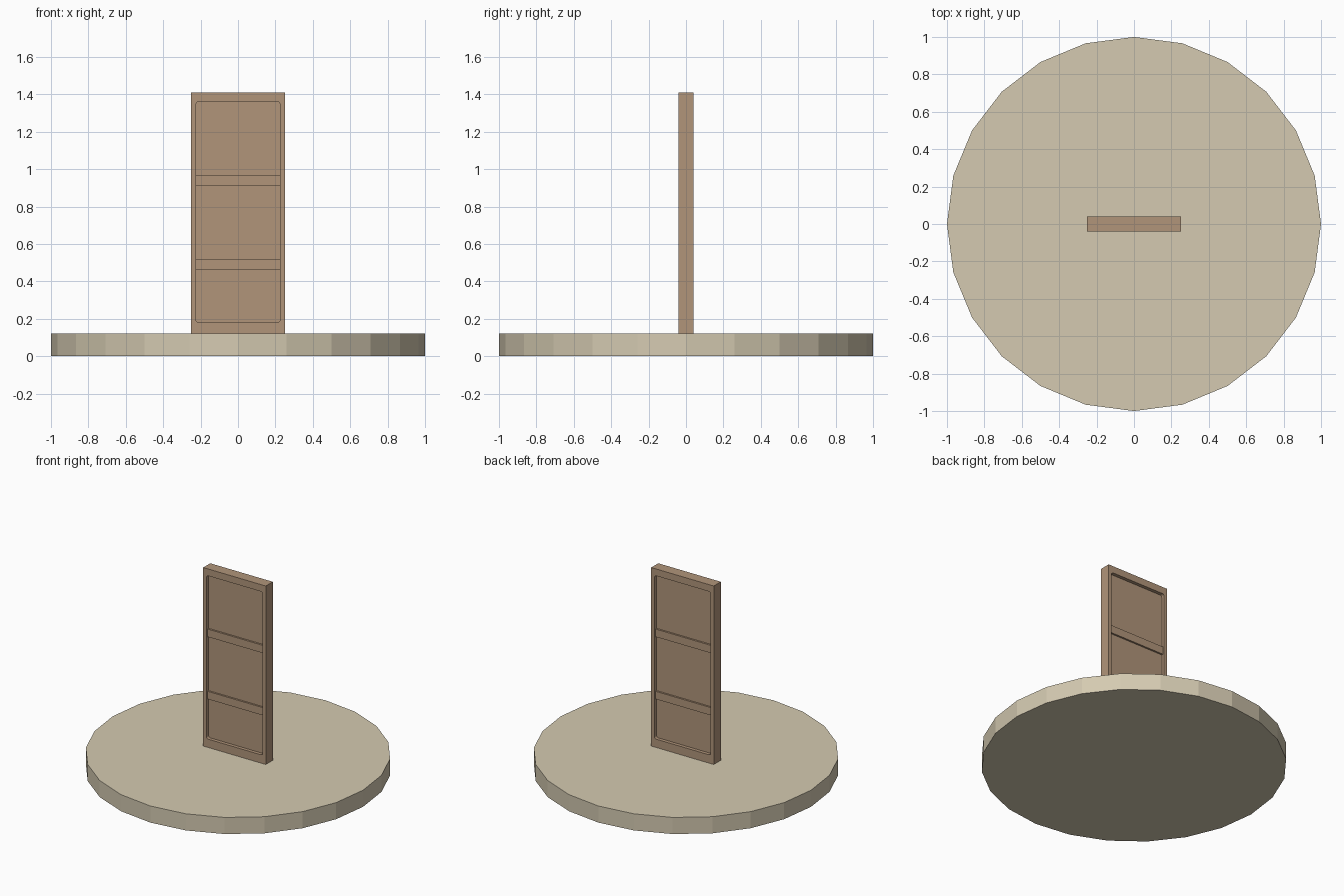
import bpy, bmesh
from mathutils import Matrix

if "Cube" in bpy.data.objects:
    bpy.data.objects.remove(bpy.data.objects["Cube"])


def material(name, color):
    m = bpy.data.materials.new(name)
    m.diffuse_color = (*color, 1)
    m.use_nodes = True
    m.node_tree.nodes["Principled BSDF"].inputs["Base Color"].default_value = m.diffuse_color
    return m


stone = material("pale_stone", (0.66, 0.59, 0.44))
wood = material("brown_wood", (0.44, 0.30, 0.195))


def add_object(name, bm, mat):
    mesh = bpy.data.meshes.new(name)
    bm.to_mesh(mesh)
    bm.free()
    mesh.materials.append(mat)
    obj = bpy.data.objects.new(name, mesh)
    bpy.context.collection.objects.link(obj)
    return obj


def box(name, x, y, z, mat, corner=0):
    """Box from (min, max) ranges; corner rounds the edges running along y."""
    bm = bmesh.new()
    bmesh.ops.create_cube(bm, size=1)
    for v in bm.verts:
        v.co = [(r[0] + r[1]) / 2 + c * (r[1] - r[0]) for r, c in zip((x, y, z), v.co)]
    if corner:
        edges = [e for e in bm.edges
                 if abs(e.verts[0].co.y - e.verts[1].co.y) > 1e-4]
        bmesh.ops.bevel(bm, geom=edges, offset=corner, segments=3,
                        profile=0.5, affect='EDGES')
    return add_object(name, bm, mat)


# Round base with 24 flat sides
bm = bmesh.new()
bmesh.ops.create_cone(bm, cap_ends=True, segments=24, radius1=1, radius2=1,
                      depth=0.12, matrix=Matrix.Translation((0, 0, 0.06)))
add_object("round_base", bm, stone)

# Door slab with a shallow recess on both faces
door = box("door", (-0.25, 0.25), (-0.04, 0.04), (0.12, 1.41), wood)
for label, y in (("front", (-0.1, -0.015)), ("back", (0.015, 0.1))):
    cutter = box(label + "_recess_cutter", (-0.225, 0.225), y, (0.18, 1.36), wood, 0.015)
    cutter.hide_render = True
    cutter.hide_set(True)
    mod = door.modifiers.new(label + "_recess", 'BOOLEAN')
    mod.object = cutter
    mod.operation = 'DIFFERENCE'
    mod.solver = 'EXACT'

# Cross rails standing slightly proud of the recessed panels
for label, z in (("lower", 0.49), ("upper", 0.94)):
    box(label + "_rail", (-0.225, 0.225), (-0.028, 0.028),
        (z - 0.028, z + 0.028), wood)
